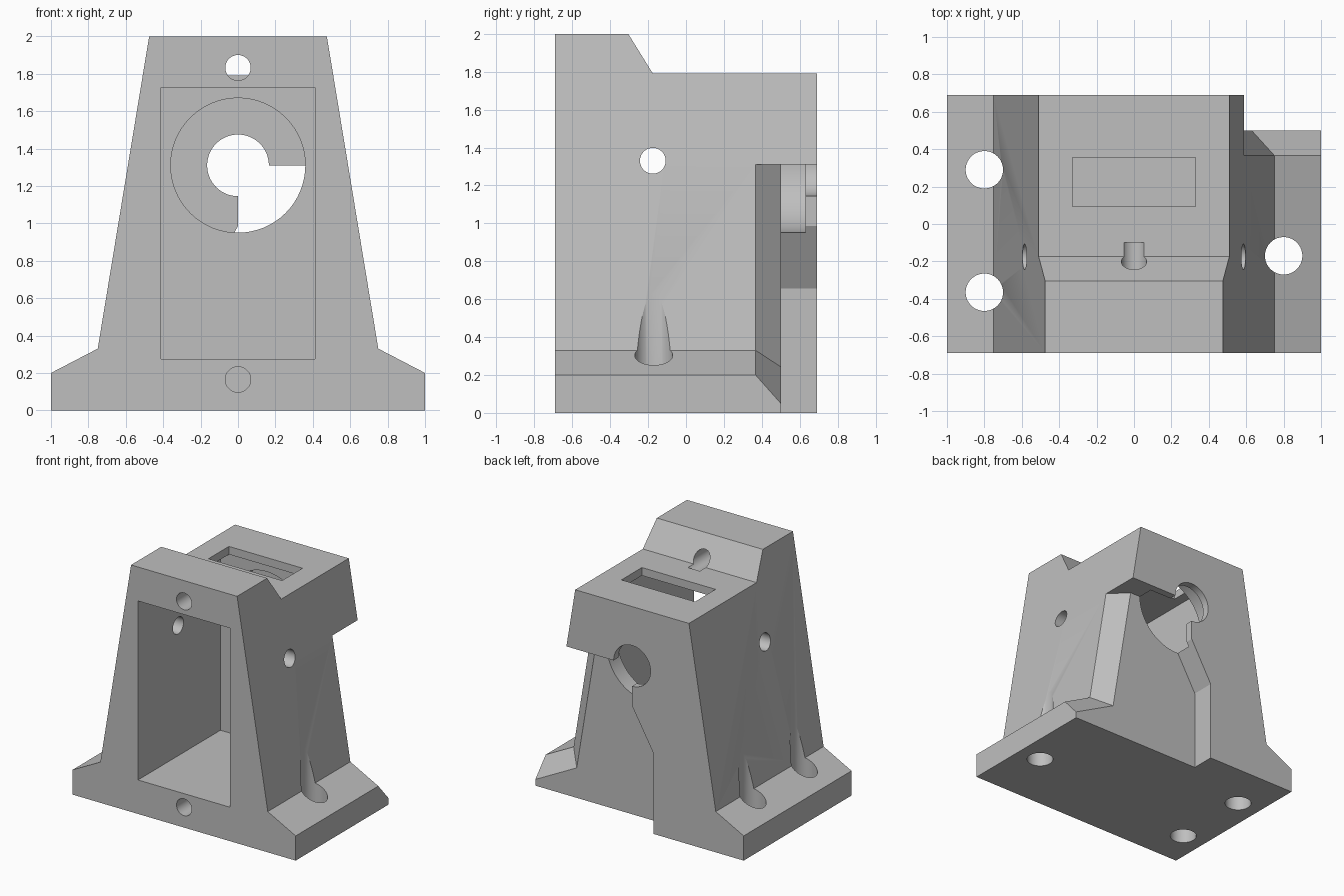
import bpy
import bmesh
from mathutils import Matrix, Vector

cube = bpy.data.objects.get("Cube")
if cube:
    bpy.data.objects.remove(cube, do_unlink=True)

grey = bpy.data.materials.new("cast grey")
grey.use_nodes = True
colour = (0.52, 0.52, 0.52, 1)
grey.diffuse_color = colour
grey.node_tree.nodes["Principled BSDF"].inputs["Base Color"].default_value = colour


def finish(name, bm):
    bmesh.ops.recalc_face_normals(bm, faces=bm.faces)
    mesh = bpy.data.meshes.new(name)
    bm.to_mesh(mesh)
    bm.free()
    mesh.materials.append(grey)
    obj = bpy.data.objects.new(name, mesh)
    bpy.context.collection.objects.link(obj)
    return obj


def loft(name, start, end):
    """Solid between two matching rings of 3D points."""
    bm = bmesh.new()
    a = [bm.verts.new(p) for p in start]
    b = [bm.verts.new(p) for p in end]
    bm.faces.new(a)
    bm.faces.new(b[::-1])
    for i in range(len(a)):
        j = (i + 1) % len(a)
        bm.faces.new((a[i], b[i], b[j], a[j]))
    return finish(name, bm)


def prism_y(name, profile, y0, y1):
    return loft(name, [(x, y0, z) for x, z in profile],
                [(x, y1, z) for x, z in profile])


def prism_x(name, profile, x0, x1):
    return loft(name, [(x0, y, z) for y, z in profile],
                [(x1, y, z) for y, z in profile])


def box(name, x0, x1, y0, y1, z0, z1):
    return prism_y(name, [(x0, z0), (x1, z0), (x1, z1), (x0, z1)], y0, y1)


def rod(name, start, end, radius):
    start, end = Vector(start), Vector(end)
    axis = end - start
    turn = axis.to_track_quat('Z', 'Y').to_matrix().to_4x4()
    bm = bmesh.new()
    bmesh.ops.create_cone(bm, cap_ends=True, segments=64, radius1=radius,
                          radius2=radius, depth=axis.length,
                          matrix=Matrix.Translation((start + end) / 2) @ turn)
    return finish(name, bm)


# Tapered housing with sloped feet
half = [(1, 0), (1, 0.2), (0.75, 0.33), (0.475, 2)]
outline = half + [(-x, z) for x, z in reversed(half)]
housing = prism_y("bearing_housing", outline, -0.69, 0.69)

cutters = [
    # Lowered rear top with a sloped shoulder
    prism_x("top_step", [(-0.305, 2), (-0.175, 1.79), (1, 1.79), (1, 2.3),
                         (-0.491, 2.3)], -1, 1),
    # Front pocket and top window
    box("front_pocket", -0.413, 0.413, -1, 0.365, 0.275, 1.725),
    box("top_window", -0.33, 0.33, 0.093, 0.355, 1.6, 2.2),
    # Stepped bore in the rear wall
    rod("wide_bore", (0, 0.2, 1.31), (0, 0.63, 1.31), 0.36),
    rod("narrow_bore", (0, 0.5, 1.31), (0, 0.9, 1.31), 0.165),
    # Side cross holes
    rod("side_hole", (-1.5, -0.175, 1.33), (1.5, -0.175, 1.33), 0.068),
    # Rear quarter relief
    prism_y("rear_relief", [(-0.19, -0.2), (1.5, -0.2), (1.5, 1.31), (0, 1.31),
                            (0, 0.985), (-0.19, 0.655)], 0.5, 1),
]

# Front face holes
for z in (0.165, 1.832):
    cutters.append(rod("front_hole", (0, -1, z), (0, -0.1, z), 0.068))

# Foot bolt holes, which also notch the flanks
for x, y in ((-0.8, 0.29), (-0.8, -0.365), (0.8, -0.17)):
    cutters.append(rod("bolt_hole", (x, y, -0.5), (x, y, 1.5), 0.1))

# Bevel along the outline beside the relief
edge = [((1.2, 0.096), (1.2, -0.054)), ((0.75, 0.33), (0.629, 0.243)),
        ((0.588, 1.31), (0.453, 1.31)), ((1.2, 1.31), (1.2, 1.31))]


def bevel_ring(y):
    t = (y - 0.367) / 0.133
    return [(a[0] + (b[0] - a[0]) * t, y, a[1] + (b[1] - a[1]) * t) for a, b in edge]


cutters.append(loft("outline_bevel", bevel_ring(0.33), bevel_ring(0.53)))

# Cut everything out of the housing
bpy.ops.object.select_all(action='DESELECT')
housing.select_set(True)
bpy.context.view_layer.objects.active = housing
for cutter in cutters:
    cutter.hide_render = True
    mod = housing.modifiers.new(cutter.name, 'BOOLEAN')
    mod.operation = 'DIFFERENCE'
    mod.solver = 'EXACT'
    mod.object = cutter
    bpy.ops.object.modifier_apply(modifier=mod.name)
    bpy.data.objects.remove(cutter, do_unlink=True)

bpy.ops.object.shade_smooth_by_angle(angle=0.4)
